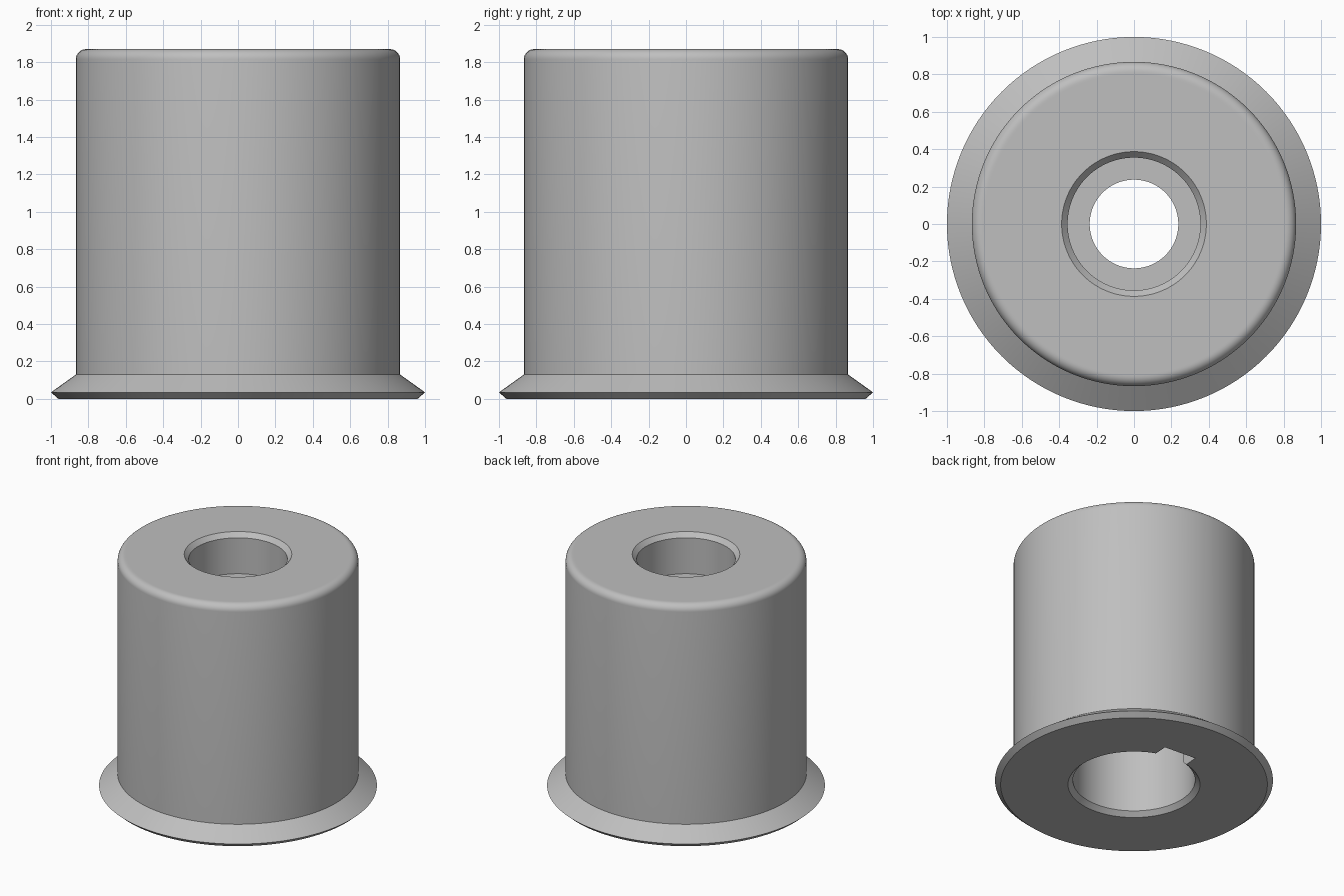
import bpy, bmesh, math
from mathutils import Matrix, Vector

cube = bpy.data.objects.get("Cube")
if cube:
    bpy.data.objects.remove(cube, do_unlink=True)

SEGMENTS = 128
HEIGHT, BODY_R, FILLET = 1.87, 0.867, 0.055
WEB_TOP, WEB_BOTTOM = 1.55, 1.28


def make_material(name, colour):
    mat = bpy.data.materials.new(name)
    mat.use_nodes = True
    mat.diffuse_color = colour
    mat.node_tree.nodes["Principled BSDF"].inputs["Base Color"].default_value = colour
    return mat


def make_object(name, bm):
    bmesh.ops.recalc_face_normals(bm, faces=bm.faces)
    mesh = bpy.data.meshes.new(name)
    bm.to_mesh(mesh)
    bm.free()
    obj = bpy.data.objects.new(name, mesh)
    bpy.context.collection.objects.link(obj)
    return obj


def lathe(name, profile):
    """Revolve a closed (radius, height) outline around z."""
    bm = bmesh.new()
    rings = []
    for i in range(SEGMENTS):
        a = math.tau * i / SEGMENTS
        rings.append([bm.verts.new((r * math.cos(a), r * math.sin(a), z)) for r, z in profile])
    n = len(profile)
    for i, ring in enumerate(rings):
        after = rings[(i + 1) % SEGMENTS]
        for j in range(n):
            k = (j + 1) % n
            bm.faces.new((ring[j], after[j], after[k], ring[k]))
    return make_object(name, bm)


# Rounded upper rim of the body
rim = []
for i in range(9):
    a = math.pi / 2 * i / 8
    rim.append((BODY_R - FILLET + FILLET * math.cos(a), HEIGHT - FILLET + FILLET * math.sin(a)))

# Flange, body, counterbore, web and lower bore in one outline
profile = [(0.96, 0), (1.0, 0.035), (BODY_R, 0.13)] + rim + [
    (BODY_R - FILLET - 0.01, HEIGHT),
    (0.387, HEIGHT), (0.355, HEIGHT - 0.035),
    (0.355, WEB_TOP), (0.237, WEB_TOP),
    (0.237, WEB_BOTTOM), (0.44, WEB_BOTTOM),
    (0.44, 0.035), (0.475, 0),
]
bushing = lathe("flanged_bushing", profile)
bushing.data.materials.append(make_material("plain grey", (0.52, 0.52, 0.52, 1)))

# Keyway cut into the back of the lower bore
bm = bmesh.new()
bmesh.ops.create_cube(bm, size=1)
bmesh.ops.scale(bm, vec=(0.27, 0.365, 1.3), verts=bm.verts)
bmesh.ops.translate(bm, vec=Vector((0, 0.3825, 0.55)), verts=bm.verts)
bmesh.ops.rotate(bm, matrix=Matrix.Rotation(math.radians(-4), 3, "Z"), verts=bm.verts)
cutter = make_object("keyway_cutter", bm)
cutter.hide_render = True

cut = bushing.modifiers.new("keyway", "BOOLEAN")
cut.operation = "DIFFERENCE"
cut.solver = "EXACT"
cut.object = cutter

bpy.ops.object.select_all(action="DESELECT")
bushing.select_set(True)
bpy.context.view_layer.objects.active = bushing
bpy.ops.object.modifier_apply(modifier=cut.name)
bpy.data.objects.remove(cutter, do_unlink=True)
bpy.ops.object.shade_smooth_by_angle(angle=math.radians(25))
